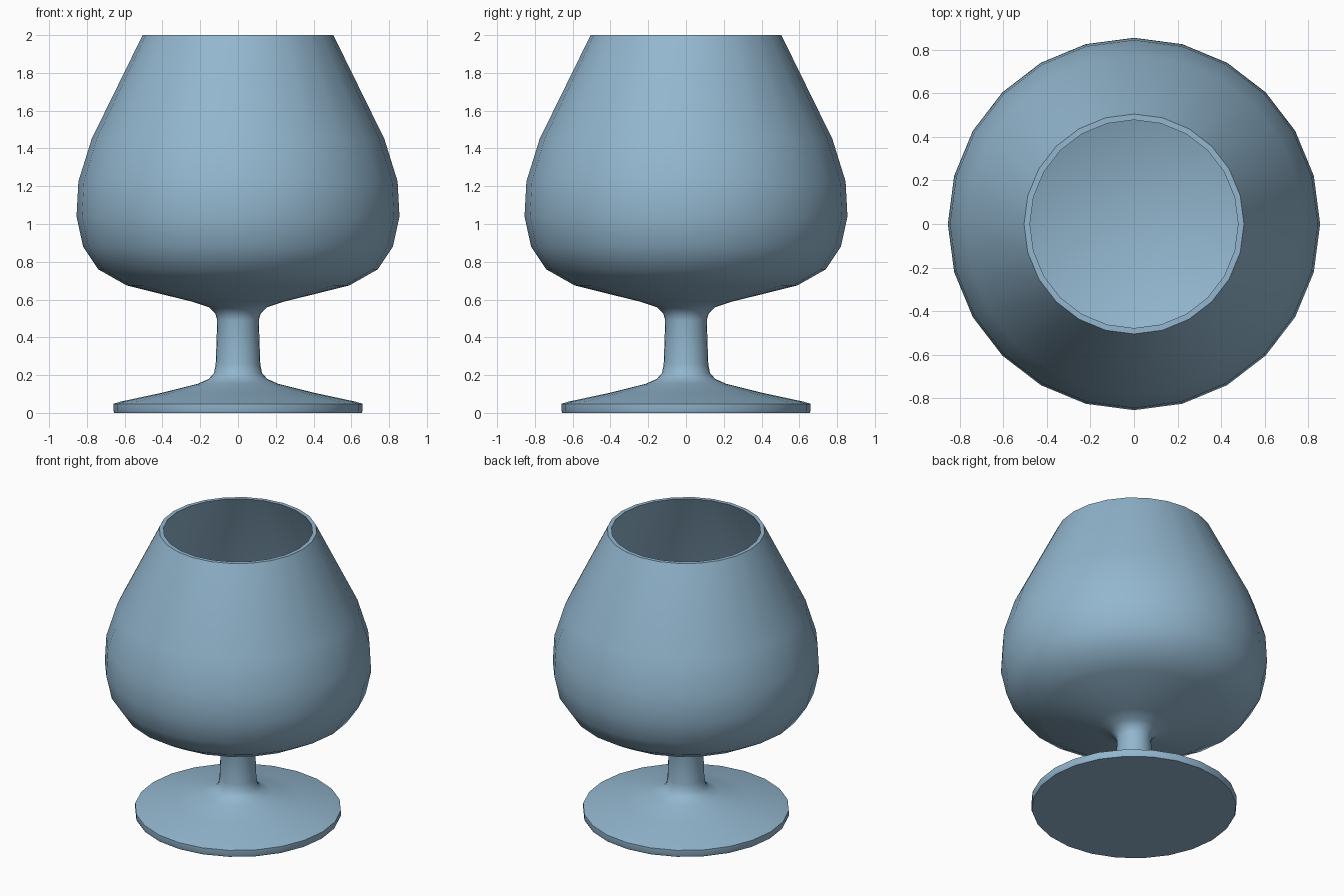
import bpy
import bmesh
from math import radians, tau
from mathutils import Vector

cube = bpy.data.objects.get("Cube")
if cube:
    bpy.data.objects.remove(cube, do_unlink=True)

SIDES = 24

# Tinted glass colour
glass = bpy.data.materials.new("blue_glass")
glass.use_nodes = True
tint = (0.29, 0.47, 0.62, 1.0)
glass.diffuse_color = tint
glass.node_tree.nodes["Principled BSDF"].inputs["Base Color"].default_value = tint

# Half profile as (radius, height): foot, stem, bowl outside
outside = [
    (0, 0), (0.655, 0), (0.66, 0.012), (0.66, 0.048), (0.62, 0.06),
    (0.41, 0.105), (0.21, 0.155), (0.155, 0.18), (0.127, 0.21),
    (0.118, 0.26), (0.11, 0.49), (0.12, 0.525), (0.155, 0.56),
    (0.24, 0.588), (0.59, 0.675), (0.74, 0.76), (0.82, 0.88),
    (0.855, 1.04), (0.845, 1.225), (0.775, 1.45), (0.505, 2),
]
# Bowl inside, from the lip down to the floor
inside = [
    (0.478, 2), (0.745, 1.44), (0.815, 1.22), (0.825, 1.04),
    (0.792, 0.89), (0.72, 0.785), (0.58, 0.705), (0.23, 0.62), (0, 0.6),
]


def lathe(name, profile):
    """Turn a half profile around the vertical axis."""
    bm = bmesh.new()
    verts = [bm.verts.new((r, 0, z)) for r, z in profile]
    edges = [bm.edges.new(pair) for pair in zip(verts, verts[1:])]
    bmesh.ops.spin(bm, geom=verts + edges, cent=Vector(), axis=(0, 0, 1),
                   angle=tau, steps=SIDES)
    bmesh.ops.remove_doubles(bm, verts=bm.verts, dist=0.0005)
    bmesh.ops.recalc_face_normals(bm, faces=bm.faces)
    mesh = bpy.data.meshes.new(name)
    bm.to_mesh(mesh)
    bm.free()
    mesh.materials.append(glass)
    obj = bpy.data.objects.new(name, mesh)
    bpy.context.collection.objects.link(obj)
    return obj


goblet = lathe("stemmed_glass", outside + inside)

# Smooth sides with crisp lip and foot edges
bpy.ops.object.select_all(action="DESELECT")
goblet.select_set(True)
bpy.context.view_layer.objects.active = goblet
bpy.ops.object.shade_smooth_by_angle(angle=radians(50))
